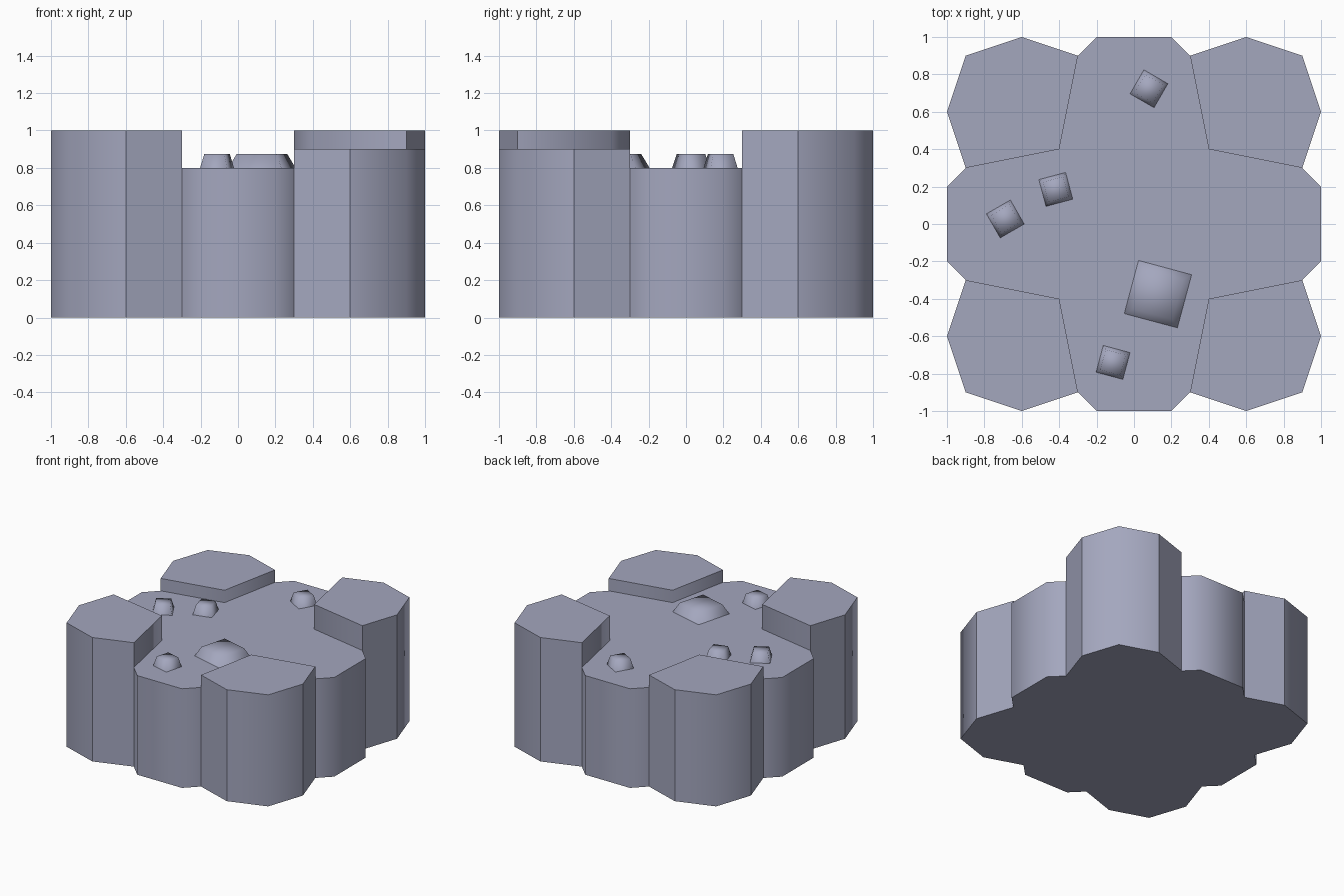
import bpy, bmesh
from math import radians, sqrt
from mathutils import Matrix

if "Cube" in bpy.data.objects:
    bpy.data.objects.remove(bpy.data.objects["Cube"])

slate = bpy.data.materials.new("slate")
slate.diffuse_color = (.37, .385, .515, 1)
slate.use_nodes = True
slate.node_tree.nodes["Principled BSDF"].inputs["Base Color"].default_value = slate.diffuse_color


def finish(name, bm):
    me = bpy.data.meshes.new(name)
    bm.to_mesh(me)
    bm.free()
    me.materials.append(slate)
    ob = bpy.data.objects.new(name, me)
    bpy.context.collection.objects.link(ob)
    return ob


def quarter_turn(pts, k):
    for _ in range(k):
        pts = [(-y, x) for x, y in pts]
    return pts


def prism(name, pts, height, soft):
    """Upright prism; vertical edges whose index is in soft are smooth."""
    bm = bmesh.new()
    low = [bm.verts.new((x, y, 0)) for x, y in pts]
    top = [bm.verts.new((x, y, height)) for x, y in pts]
    bm.faces.new(low[::-1])
    bm.faces.new(top)
    n = len(pts)
    for i in range(n):
        j = (i + 1) % n
        bm.faces.new((low[i], low[j], top[j], top[i]))
    for f in bm.faces:
        f.smooth = True
    for e in bm.edges:
        e.smooth = False
    for i in soft:
        bm.edges.get((low[i], top[i])).smooth = True
    return finish(name, bm)


# Low cross-shaped plateau
arm = [(-.4, -.4), (-.3, -.9), (-.2, -1), (.2, -1), (.3, -.9)]
cross = [p for k in range(4) for p in quarter_turn(arm, k)]
prism("plateau", cross, .8, [5 * k + i for k in range(4) for i in (2, 3)])

# Four raised corner blocks, alternating in height
block = [(-.4, -.4), (-.9, -.3), (-1, -.6), (-.9, -.9), (-.6, -1), (-.3, -.9)]
names = ["front_left", "front_right", "back_right", "back_left"]
for k, side in enumerate(names):
    prism("corner_block_" + side, quarter_turn(block, k), (1, .9)[k % 2], [0, 3])

# Soft-shaded tapered stones on the plateau: x, y, side, rotation
stones = [(.128, -.375, .294, -15), (-.112, -.74, .148, -15),
          (-.418, .185, .148, 15), (-.688, .027, .148, 30),
          (.08, .723, .148, -30)]
for i, (x, y, side, turn) in enumerate(stones):
    bm = bmesh.new()
    r = side / sqrt(2)
    bmesh.ops.create_cone(bm, cap_ends=True, segments=4, radius1=r,
                          radius2=r * .75, depth=.075)
    bm.normal_update()
    under = [f for f in bm.faces if f.normal.z < -.9]
    bmesh.ops.delete(bm, geom=under, context='FACES_ONLY')
    for f in bm.faces:
        f.smooth = True
    bm.transform(Matrix.Rotation(radians(turn + 45), 4, 'Z'))
    finish("stone_%d" % (i + 1), bm).location = (x, y, .8375)
